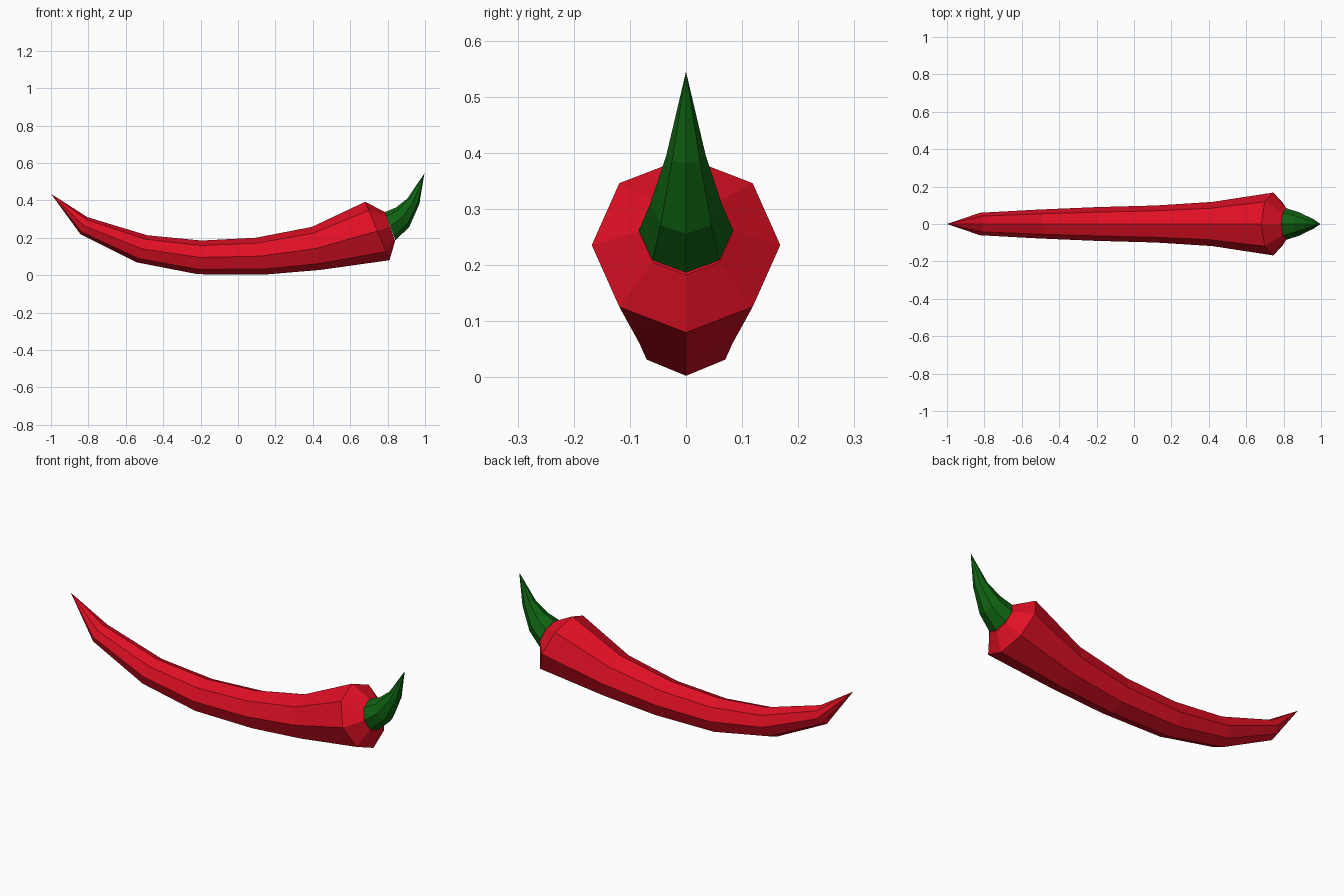
import bpy, bmesh, math

if "Cube" in bpy.data.objects:
    bpy.data.objects.remove(bpy.data.objects["Cube"])

def material(name, rgb):
    m = bpy.data.materials.new(name)
    m.diffuse_color = (*rgb, 1)
    m.use_nodes = True
    m.node_tree.nodes["Principled BSDF"].inputs["Base Color"].default_value = m.diffuse_color
    return m

def horn(name, rings, tip, mat, n=8):
    """Loft octagonal rings (top x, top z, bottom x, bottom z, half width) to a pointed tip."""
    bm = bmesh.new()
    loops = []
    for tx, tz, bx, bz, w in rings:
        loop = []
        for i in range(n):
            a = 2 * math.pi * i / n
            c, s = math.cos(a), math.sin(a)
            loop.append(bm.verts.new(((tx + bx) / 2 + c * (tx - bx) / 2, w * s,
                                      (tz + bz) / 2 + c * (tz - bz) / 2)))
        loops.append(loop)
    for a, b in zip(loops, loops[1:]):
        for i in range(n):
            j = (i + 1) % n
            bm.faces.new((a[i], a[j], b[j], b[i]))
    end = bm.verts.new(tip)
    for i in range(n):
        bm.faces.new((loops[-1][i], loops[-1][(i + 1) % n], end))
    bm.faces.new(loops[0][::-1])
    bmesh.ops.recalc_face_normals(bm, faces=bm.faces)
    me = bpy.data.meshes.new(name)
    bm.to_mesh(me)
    bm.free()
    me.materials.append(mat)
    ob = bpy.data.objects.new(name, me)
    bpy.context.collection.objects.link(ob)
    return ob

red = material("pepper red", (0.75, 0.005, 0.018))
green = material("stem green", (0.005, 0.125, 0.006))

# Curved fruit, from the shoulder to the pointed end
horn("pepper_body", [
    (0.787, 0.337, 0.84, 0.183, 0.084),
    (0.68, 0.392, 0.81, 0.08, 0.168),
    (0.395, 0.258, 0.44, 0.028, 0.118),
    (0.095, 0.2, 0.14, 0.003, 0.099),
    (-0.195, 0.185, -0.215, 0.005, 0.09),
    (-0.485, 0.213, -0.54, 0.068, 0.077),
    (-0.805, 0.31, -0.842, 0.218, 0.06),
], (-1, 0, 0.435), red)

# Hooked stem
horn("stem", [
    (0.787, 0.338, 0.841, 0.187, 0.084),
    (0.845, 0.362, 0.915, 0.256, 0.064),
    (0.907, 0.411, 0.97, 0.382, 0.035),
], (0.997, 0, 0.545), green)
